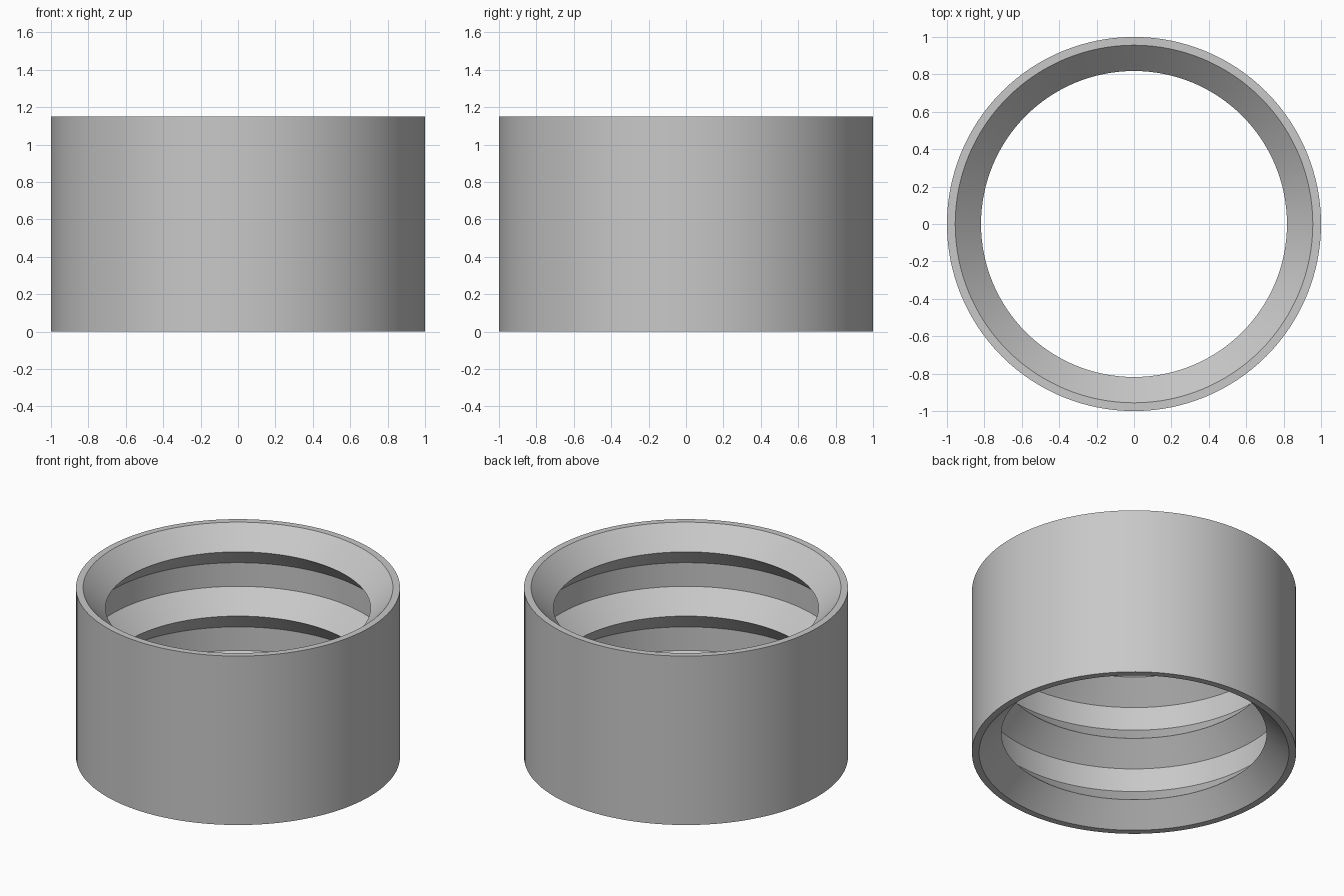
import bpy
import bmesh
import math

cube = bpy.data.objects.get("Cube")
if cube:
    bpy.data.objects.remove(cube, do_unlink=True)

HEIGHT = 1.15
OUTER, GROOVE, RIDGE = 1.0, 0.956, 0.818
SLOPE = GROOVE - RIDGE                      # 45 degree flanks
LAND = (HEIGHT - 6 * SLOPE) / 2             # straight groove floors
SEGMENTS = 128

# Single grey finish
grey = bpy.data.materials.new("plain grey")
grey.use_nodes = True
colour = (0.58, 0.58, 0.58, 1)
grey.diffuse_color = colour
grey.node_tree.nodes["Principled BSDF"].inputs["Base Color"].default_value = colour

# Closed cross-section: outer wall, then the ridged bore from bottom to top
profile = [(OUTER, HEIGHT), (OUTER, 0), (GROOVE, 0)]
z = 0
for floor in (LAND, LAND, 0):
    z += SLOPE
    profile.append((RIDGE, z))
    z += SLOPE
    profile.append((GROOVE, z))
    if floor:
        z += floor
        profile.append((GROOVE, z))

# Revolve the section around the vertical axis
bm = bmesh.new()
points = [bm.verts.new((r, 0, h)) for r, h in profile]
edges = [bm.edges.new((a, b)) for a, b in zip(points, points[1:] + points[:1])]
bmesh.ops.spin(bm, geom=points + edges, cent=(0, 0, 0), axis=(0, 0, 1),
               angle=math.tau, steps=SEGMENTS, use_duplicate=False)
bmesh.ops.remove_doubles(bm, verts=bm.verts[:], dist=0.0001)
bmesh.ops.recalc_face_normals(bm, faces=bm.faces[:])

mesh = bpy.data.meshes.new("grooved_ring")
bm.to_mesh(mesh)
bm.free()
mesh.materials.append(grey)
ring = bpy.data.objects.new("grooved_ring", mesh)
bpy.context.collection.objects.link(ring)

# Smooth round walls with crisp groove edges
bpy.ops.object.select_all(action="DESELECT")
ring.select_set(True)
bpy.context.view_layer.objects.active = ring
bpy.ops.object.shade_smooth_by_angle(angle=math.radians(30))
